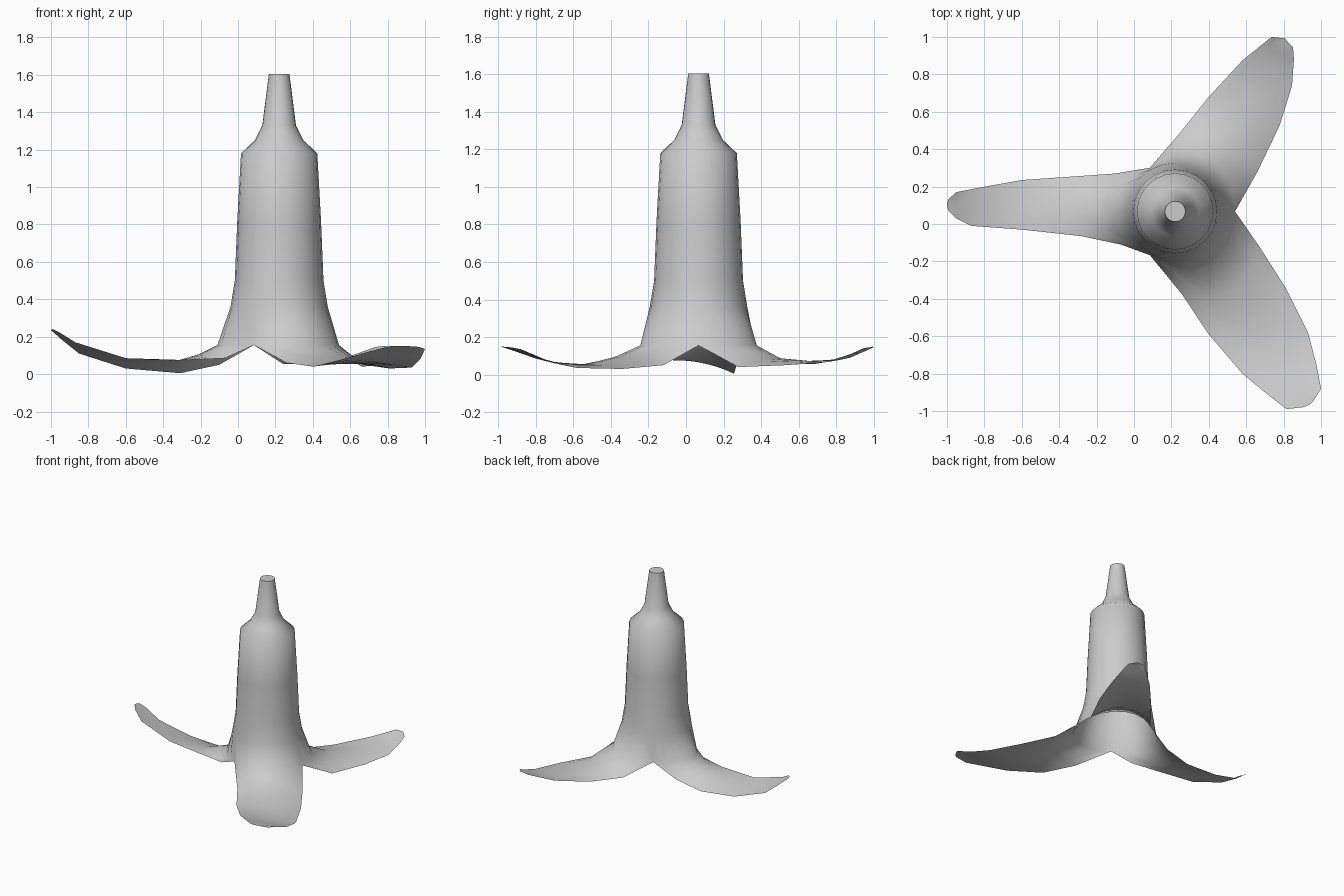
import bpy, bmesh
from math import sin, cos, radians
from mathutils import Vector

if "Cube" in bpy.data.objects:
    bpy.data.objects.remove(bpy.data.objects["Cube"])

SIDES = 24            # sides of the tube
SEG = SIDES // 3      # segments across one petal
AXIS = Vector((0.22, 0.067, 0))

# Tube profile: radius, height
PROFILE = [(0.055, 1.605), (0.09, 1.33), (0.13, 1.25), (0.204, 1.18),
           (0.224, 0.82), (0.237, 0.5), (0.26, 0.36)]

# Petal edges from the root notch outwards: (start edge, end edge), counter-clockwise
BACK_RIGHT = ([(.66, .28, .04), (.78, .53, .05), (.845, .74, .065),
               (.855, .88, .11), (.85, .945, .14), (.82, .975, .145)],
              [(.24, .48, .055), (.4, .68, .055), (.58, .875, .09),
               (.68, .955, .125), (.735, 1, .145), (.78, .993, .15)])
LEFT = ([(-.1, .27, .05), (-.31, .255, .005), (-.6, .235, .03),
         (-.85, .19, .11), (-.95, .17, .19), (-.99, .135, .23)],
        [(-.07, -.11, .085), (-.28, -.065, .075), (-.6, -.03, .085),
         (-.87, -.01, .17), (-.95, .03, .22), (-.99, .07, .24)])
FRONT_RIGHT = ([(.26, -.38, .06), (.4, -.59, .04), (.58, -.8, .085),
                (.7, -.9, .12), (.815, -.99, .15), (.9, -.98, .15)],
               [(.67, -.12, .05), (.81, -.34, .03), (.93, -.58, .035),
                (.975, -.75, .08), (1, -.88, .135), (.97, -.93, .145)])
BOW = [0.12, 0.05, 0.01, 0, 0, 0.01]    # outward bulge of each petal row
CROWN = [0.04, 0.02, 0, 0, 0, 0]        # upward bulge of each petal row

bm = bmesh.new()


def bridge(a, b, closed):
    n = len(a)
    for i in range(n if closed else n - 1):
        j = (i + 1) % n
        bm.faces.new((a[i], b[i], b[j], a[j]))


def ring(radius, z):
    verts = []
    for k in range(SIDES):
        t = radians(360 * k / SIDES)
        r = radius(t)
        verts.append(bm.verts.new(AXIS + Vector((r * cos(t), r * sin(t), z))))
    return verts


def flare(t):
    # Radius of the tube mouth: pinched at the three notches
    return 0.3 + 0.03 * cos(3 * (t - radians(60))) + 0.05 * max(0, cos(t)) ** 4


# Tube with closed tip
rings = [ring(lambda t, r=r: r, z) for r, z in PROFILE]
rings.append(ring(flare, 0.155))
for a, b in zip(rings, rings[1:]):
    bridge(a, b, True)
bm.faces.new(rings[0])

# Three petals growing from the mouth of the tube
for p, (start, end) in enumerate((BACK_RIGHT, LEFT, FRONT_RIGHT)):
    t = radians(60 + 120 * p)
    out = Vector((cos(t), sin(t), 0))
    prev = [rings[-1][(p * SEG + i) % SIDES] for i in range(SEG + 1)]
    for a, b, bow, crown in zip(start, end, BOW, CROWN):
        row = []
        for i in range(SEG + 1):
            u = i / SEG
            w = 1 - (2 * u - 1) ** 2
            co = Vector(a).lerp(Vector(b), u) + w * (out * bow + Vector((0, 0, crown)))
            row.append(bm.verts.new(co))
        bridge(prev, row, False)
        prev = row

bmesh.ops.recalc_face_normals(bm, faces=bm.faces)
mesh = bpy.data.meshes.new("flower_bloom")
bm.to_mesh(mesh)
bm.free()
flower = bpy.data.objects.new("flower_bloom", mesh)
bpy.context.collection.objects.link(flower)
bpy.context.view_layer.objects.active = flower
flower.select_set(True)
bpy.ops.object.shade_smooth_by_angle(angle=radians(60))
